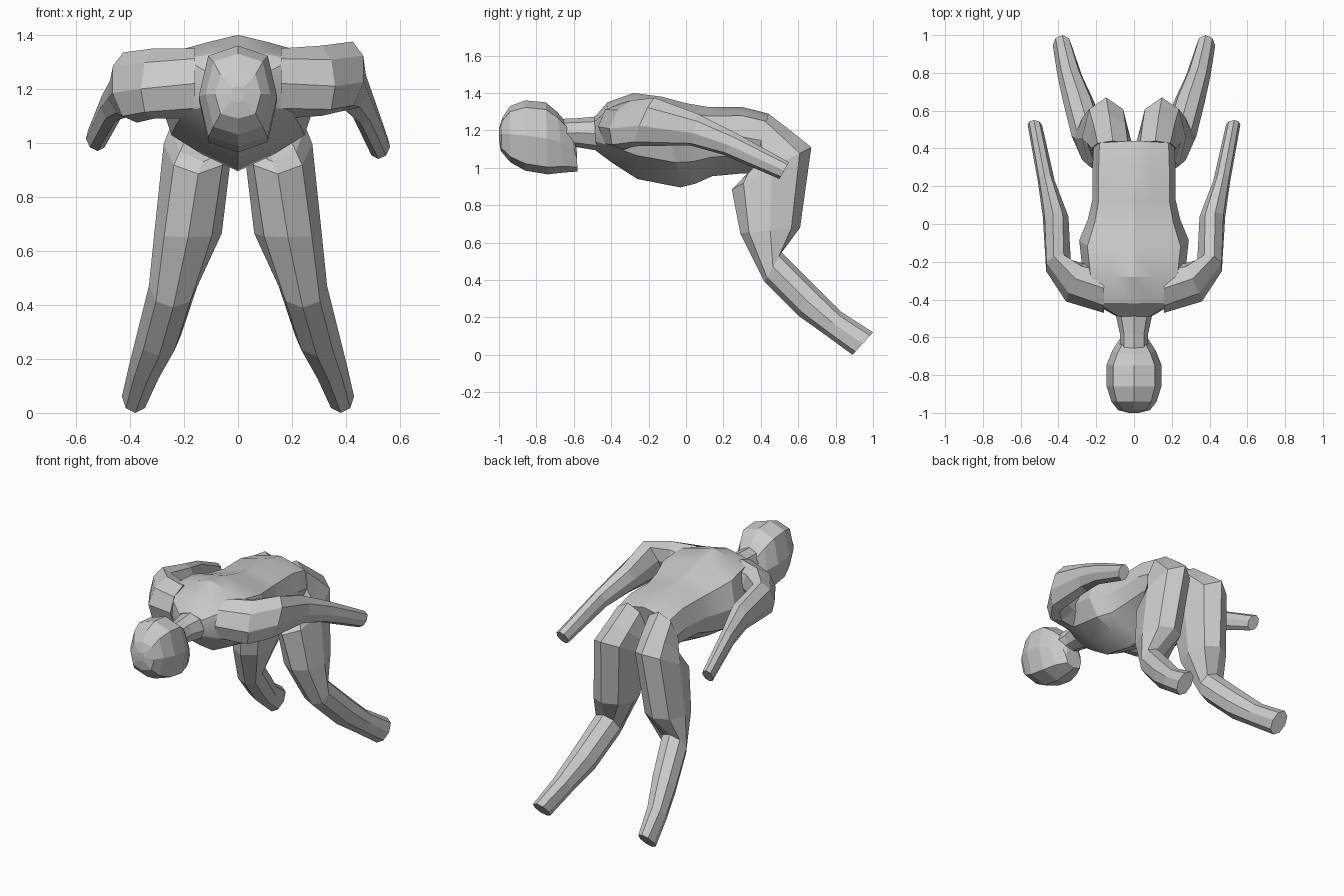
import bpy, bmesh, math
from mathutils import Vector

if "Cube" in bpy.data.objects:
    bpy.data.objects.remove(bpy.data.objects["Cube"])

# Cross-section outlines in (across, up) units
OCT = [(math.cos(math.radians(a)), math.sin(math.radians(a))) for a in range(0, 360, 45)]
HEAD = [(1, 0), (.76, .8), (0, 1), (-.76, .8), (-1, 0), (-.76, -.8), (0, -1), (.76, -.8)]
TORSO = [(1, .1), (.85, .74), (.42, .88), (0, 1), (-.42, .88), (-.85, .74), (-1, .1),
         (-.85, -.45), (-.45, -.75), (0, -1), (.45, -.75), (.85, -.45)]


def section(y0, z0, y1, z1, x0, x1):
    """Ring from its two side-view end points (low/front, high/back) and its x range."""
    c = Vector(((x0 + x1) / 2, (y0 + y1) / 2, (z0 + z1) / 2))
    return c, Vector(((x1 - x0) / 2, 0, 0)), Vector((0, (y1 - y0) / 2, (z1 - z0) / 2))


def loft(name, rings, outline, side=1, smooth=None):
    bm = bmesh.new()
    loops = []
    for c, u, v in rings:
        pts = [c + u * a + v * b for a, b in outline]
        loops.append([bm.verts.new((p.x * side, p.y, p.z)) for p in pts])
    n = len(outline)
    for a, b in zip(loops, loops[1:]):
        for i in range(n):
            j = (i + 1) % n
            bm.faces.new((a[i], a[j], b[j], b[i]))
    bm.faces.new(loops[0])
    bm.faces.new(loops[-1])
    bmesh.ops.remove_doubles(bm, verts=bm.verts, dist=0.0005)
    bmesh.ops.recalc_face_normals(bm, faces=bm.faces)
    me = bpy.data.meshes.new(name)
    bm.to_mesh(me)
    bm.free()
    ob = bpy.data.objects.new(name, me)
    bpy.context.collection.objects.link(ob)
    if smooth:
        bpy.ops.object.select_all(action='DESELECT')
        bpy.context.view_layer.objects.active = ob
        ob.select_set(True)
        bpy.ops.object.shade_smooth_by_angle(angle=math.radians(smooth))
    return ob


# Torso: y/z of belly side, y/z of back side, half width
torso = [(-.48, 1.09, -.49, 1.27, .10), (-.40, 1.03, -.42, 1.35, .23),
         (-.26, .94, -.28, 1.40, .27), (-.03, .895, -.13, 1.38, .29),
         (.05, .915, .0, 1.345, .245), (.14, .955, .12, 1.325, .22),
         (.30, .97, .30, 1.325, .22), (.36, .97, .44, 1.29, .215)]
loft("torso", [section(*r[:4], -r[4], r[4]) for r in torso], TORSO, smooth=25)

# Neck
neck = [(-.66, 1.11, -.70, 1.26, .075), (-.58, 1.11, -.58, 1.265, .075), (-.46, 1.09, -.47, 1.275, .10)]
loft("neck", [section(*r[:4], -r[4], r[4]) for r in neck], OCT)

# Head, face down, crown at the front
head = [(-1.0, 1.15, -1.0, 1.21, .025), (-.99, 1.09, -.98, 1.27, .085),
        (-.94, 1.03, -.94, 1.33, .12), (-.86, .985, -.86, 1.36, .145),
        (-.74, .965, -.75, 1.35, .145), (-.65, .975, -.69, 1.30, .115),
        (-.58, .98, -.62, 1.22, .07)]
head_rings = [section(*r[:4], -r[4], r[4]) for r in head]
head_rings.append(section(-.58, .985, -.585, 1.11, -.06, .06))
loft("head", head_rings, HEAD)

# Legs: open from the hips, bent at the knee
leg = [(.36, .97, .44, 1.29, 0, .225), (.29, .93, .57, 1.19, .01, .25),
       (.245, .885, .67, 1.11, .02, .275), (.29, .65, .61, .68, .06, .31),
       (.42, .39, .51, .55, .15, .33), (.60, .21, .69, .37, .21, .375),
       (.74, .11, .83, .23, .275, .405), (.89, 0, 1.0, .12, .33, .43)]
# Arms: shoulder centre, outward half vector, upward half vector, left height offset
arm = [((.16, -.34, 1.22), (0, -.13, 0), (0, 0, .13), 0),
       ((.31, -.31, 1.23), (.05, -.10, -.02), (0, .02, .13), -.01),
       ((.40, -.22, 1.245), (.065, -.03, -.02), (.025, .05, .13), -.04),
       ((.415, .04, 1.205), (.068, 0, -.02), (.015, .02, .085), -.02),
       ((.465, .23, 1.13), (.045, 0, -.01), (.01, .03, .06), .01),
       ((.525, .525, .985), (.038, 0, 0), (.005, .025, .045), .03)]
for label, side in (("right", 1), ("left", -1)):
    loft(label + "_leg", [section(*r) for r in leg], OCT, side)
    rings = []
    for c, u, v, dz in arm:
        lift = dz if side < 0 else 0
        rings.append((Vector(c) + Vector((0, 0, lift)), Vector(u), Vector(v)))
    loft(label + "_arm", rings, OCT, side)
